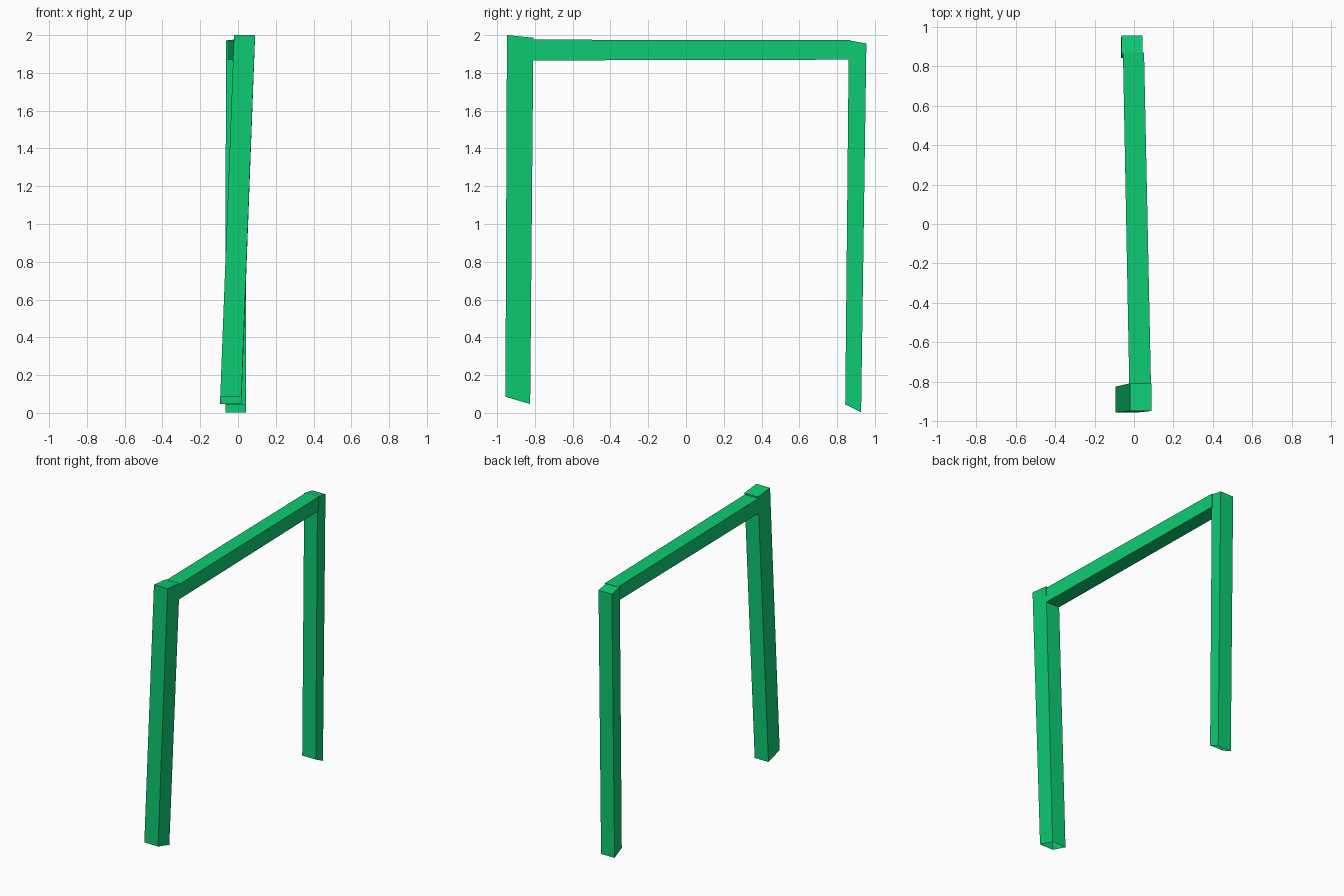
import bpy
import bmesh

if "Cube" in bpy.data.objects:
    bpy.data.objects.remove(bpy.data.objects["Cube"])

green = bpy.data.materials.new("green")
green.diffuse_color = (0.004, 0.60, 0.17, 1)
green.use_nodes = True
green.node_tree.nodes["Principled BSDF"].inputs["Base Color"].default_value = green.diffuse_color


def beam(name, start, end):
    """Open-ended or capped bar between two four-corner sections."""
    bm = bmesh.new()
    a = [bm.verts.new(p) for p in start]
    b = [bm.verts.new(p) for p in end]
    for i in range(4):
        j = (i + 1) % 4
        bm.faces.new((a[i], a[j], b[j], b[i]))
    bm.faces.new(b)
    bmesh.ops.recalc_face_normals(bm, faces=bm.faces)
    mesh = bpy.data.meshes.new(name)
    bm.to_mesh(mesh)
    bm.free()
    mesh.materials.append(green)
    obj = bpy.data.objects.new(name, mesh)
    bpy.context.collection.objects.link(obj)


def flat(x0, x1, y0, y1, z0, z1):
    """Section sloping from z0 at the front to z1 at the back."""
    return [(x0, y0, z0), (x1, y0, z0), (x1, y1, z1), (x0, y1, z1)]


def upright(x0, x1, y, z0, z1):
    """Section standing across the y axis."""
    return [(x0, y, z0), (x1, y, z0), (x1, y, z1), (x0, y, z1)]


# Leaning front post and straighter back post, open at the feet
beam("front_post", flat(-0.094, 0.018, -0.956, -0.825, 0.085, 0.047),
     flat(-0.021, 0.09, -0.948, -0.808, 2.0, 1.986))
beam("back_post", flat(-0.067, 0.043, 0.843, 0.927, 0.045, 0.003),
     flat(-0.064, 0.044, 0.862, 0.955, 1.972, 1.956))

# Top rail, ending against the posts
beam("top_rail", upright(-0.024, 0.086, -0.812, 1.866, 1.976),
     upright(-0.056, 0.051, 0.870, 1.870, 1.973))
